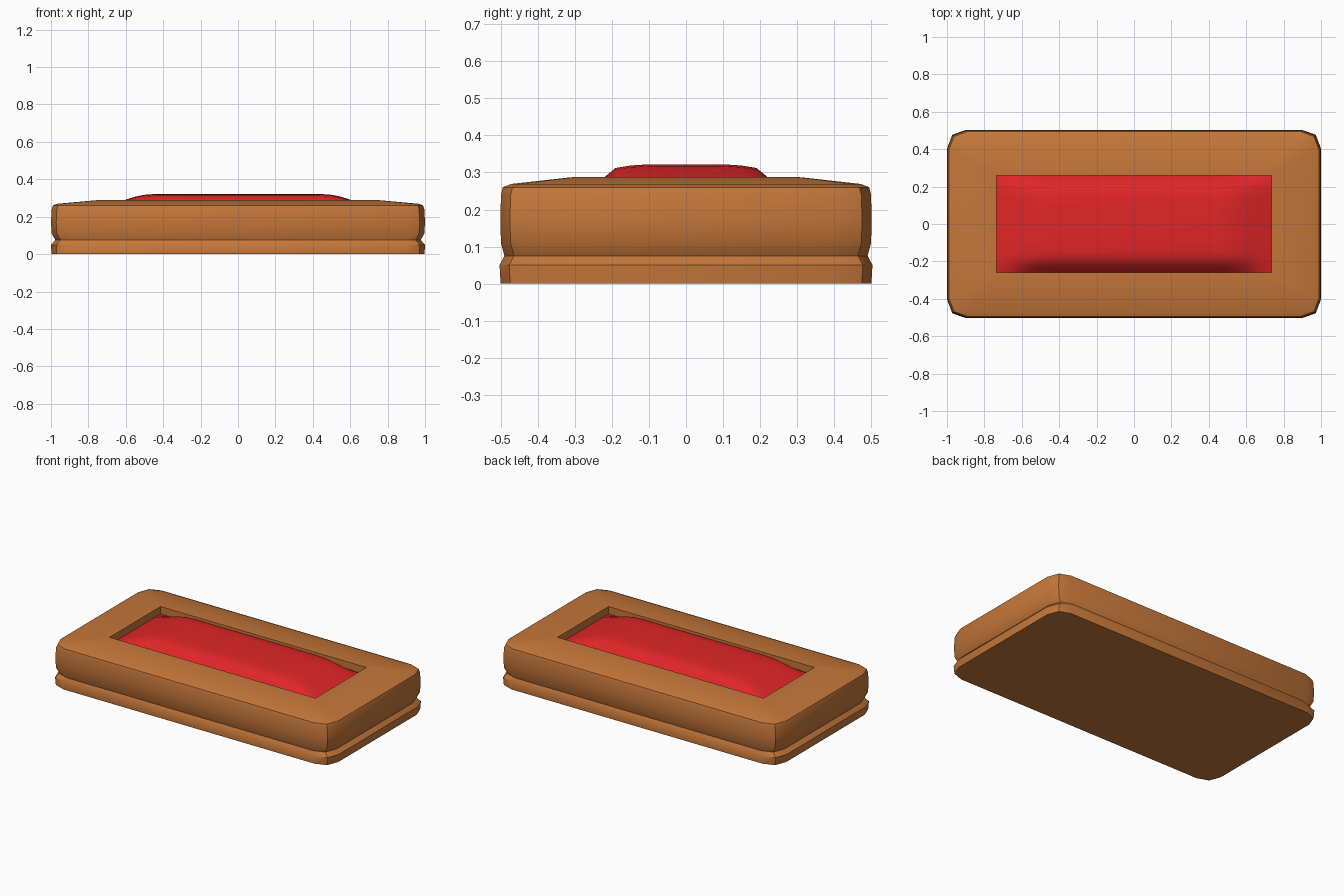
import bpy, bmesh

if "Cube" in bpy.data.objects:
    bpy.data.objects.remove(bpy.data.objects["Cube"])


def material(name, rgb):
    m = bpy.data.materials.new(name)
    m.diffuse_color = (*rgb, 1)
    m.use_nodes = True
    m.node_tree.nodes["Principled BSDF"].inputs["Base Color"].default_value = m.diffuse_color
    return m


def finish(name, bm, mat, angle):
    bmesh.ops.remove_doubles(bm, verts=bm.verts, dist=1e-5)
    bmesh.ops.recalc_face_normals(bm, faces=bm.faces)
    me = bpy.data.meshes.new(name)
    bm.to_mesh(me)
    bm.free()
    me.materials.append(mat)
    ob = bpy.data.objects.new(name, me)
    bpy.context.collection.objects.link(ob)
    bpy.ops.object.select_all(action='DESELECT')
    ob.select_set(True)
    bpy.context.view_layer.objects.active = ob
    bpy.ops.object.shade_smooth_by_angle(angle=angle)
    return ob


def ring(bm, hx, hy, z, c):
    """Rectangle with three-point rounded corners of size c."""
    corner = [(0, c), (0.28 * c, 0.26 * c), (c, 0)]
    pts = []
    for sx, sy, flip in ((1, 1, False), (-1, 1, True), (-1, -1, False), (1, -1, True)):
        for dx, dy in (reversed(corner) if flip else corner):
            pts.append(bm.verts.new((sx * (hx - dx), sy * (hy - dy), z)))
    return pts


brown = material("caramel brown", (0.56, 0.185, 0.042))
red = material("cushion red", (0.75, 0.019, 0.020))

# Body: stacked outlines with a groove near the base and a recess in the top
levels = [
    (0.997, 0.500, 0.0, 0.1), (1.0, 0.503, 0.05, 0.1), (0.977, 0.490, 0.075, 0.1),
    (0.996, 0.499, 0.11, 0.1), (1.0, 0.501, 0.17, 0.1), (0.996, 0.499, 0.24, 0.1),
    (0.990, 0.494, 0.260, 0.1), (0.967, 0.472, 0.269, 0.09), (0.76, 0.30, 0.288, 0.02),
    (0.735, 0.26, 0.288, 0), (0.735, 0.26, 0.225, 0),
]
bm = bmesh.new()
rings = [ring(bm, *lv) for lv in levels]
for a, b in zip(rings, rings[1:]):
    for i in range(12):
        j = (i + 1) % 12
        bm.faces.new((a[i], a[j], b[j], b[i]))
bm.faces.new(rings[0])
bm.faces.new(rings[-1])
finish("tray_body", bm, brown, 0.6)

# Cushion: domed grid filling the recess
px = [(0.735, 0), (0.67, 0.32), (0.61, 0.58), (0.55, 0.82), (0.50, 0.94), (0.44, 1)]
py = [(0.26, 0), (0.24, 0.30), (0.22, 0.58), (0.19, 0.88), (0.15, 0.96), (0.10, 1)]
gx = [(-x, f) for x, f in px] + px[::-1]
gy = [(-y, f) for y, f in py] + py[::-1]
bm = bmesh.new()
grid = [[bm.verts.new((x, y, 0.240 + 0.082 * f * g)) for y, g in gy] for x, f in gx]
for i in range(len(gx) - 1):
    for j in range(len(gy) - 1):
        bm.faces.new((grid[i][j], grid[i + 1][j], grid[i + 1][j + 1], grid[i][j + 1]))
finish("cushion", bm, red, 1.2)
